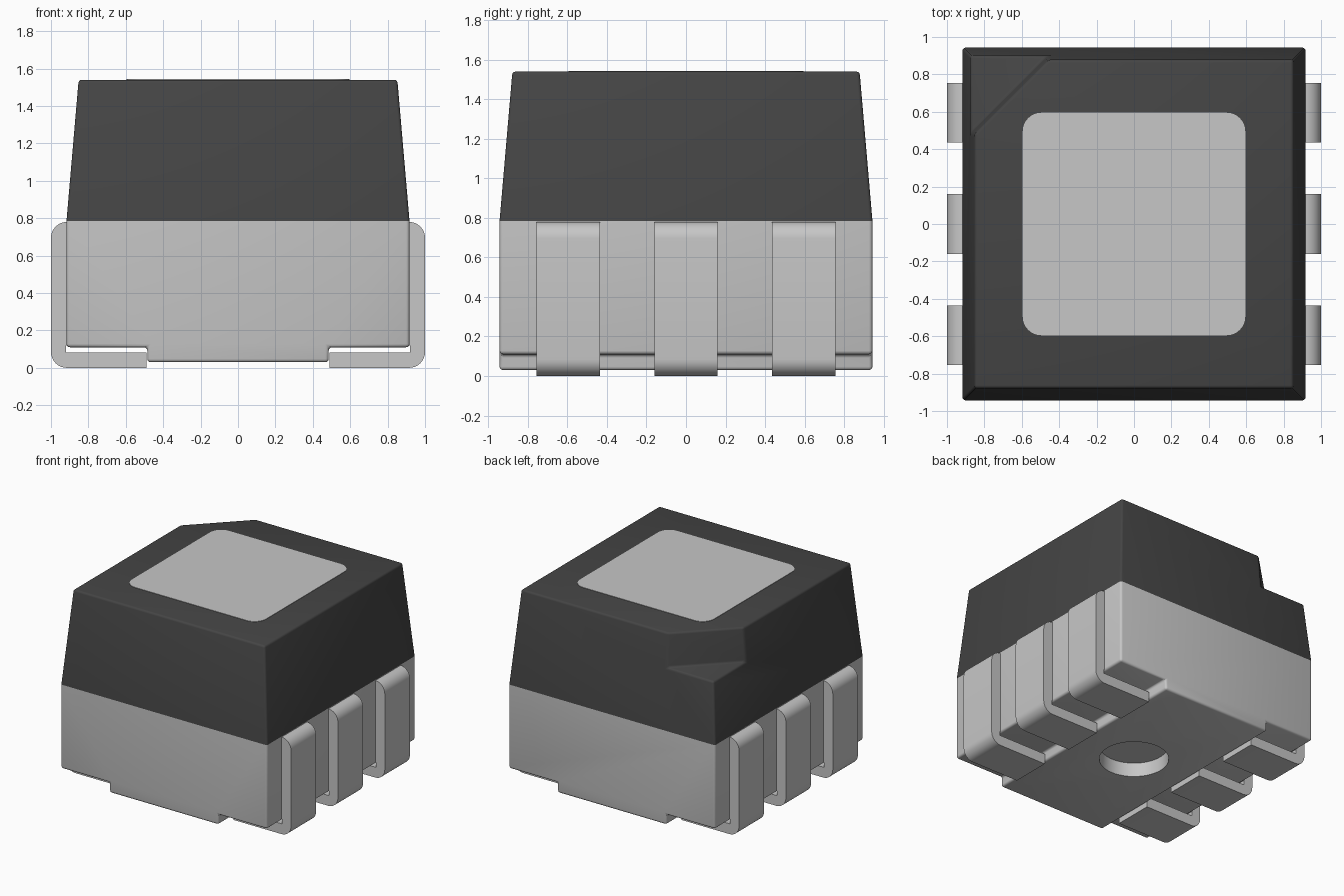
import bpy, bmesh, math

cube = bpy.data.objects.get("Cube")
if cube:
    bpy.data.objects.remove(cube, do_unlink=True)


def make_material(name, value):
    m = bpy.data.materials.new(name)
    m.use_nodes = True
    col = (value, value, value, 1)
    m.diffuse_color = col
    m.node_tree.nodes["Principled BSDF"].inputs["Base Color"].default_value = col
    return m


light = make_material("light grey", 0.57)
dark = make_material("charcoal", 0.059)


def finish(bm, name, mat, smooth=True):
    bmesh.ops.recalc_face_normals(bm, faces=bm.faces)
    mesh = bpy.data.meshes.new(name)
    bm.to_mesh(mesh)
    bm.free()
    ob = bpy.data.objects.new(name, mesh)
    bpy.context.collection.objects.link(ob)
    mesh.materials.append(mat)
    if smooth:
        smooth_object(ob)
    return ob


def smooth_object(ob):
    bpy.ops.object.select_all(action='DESELECT')
    ob.select_set(True)
    bpy.context.view_layer.objects.active = ob
    bpy.ops.object.shade_smooth_by_angle(angle=math.radians(35))


def prism(points, offset):
    """Solid made by moving a flat outline of 3D points along an offset."""
    bm = bmesh.new()
    face = bm.faces.new([bm.verts.new(p) for p in points])
    ext = bmesh.ops.extrude_face_region(bm, geom=[face])
    verts = [g for g in ext["geom"] if isinstance(g, bmesh.types.BMVert)]
    bmesh.ops.translate(bm, verts=verts, vec=offset)
    return bm


def round_edges(bm, width, skip_z):
    """Round every edge except those lying on the seam height."""
    edges = [e for e in bm.edges
             if not all(abs(v.co.z - skip_z) < 1e-4 for v in e.verts)]
    bmesh.ops.bevel(bm, geom=edges, offset=width, segments=3, profile=0.5,
                    affect='EDGES', clamp_overlap=True)


def arc(cx, cz, r, start, end, n=8):
    return [(cx + r * math.cos(math.radians(start + (end - start) * i / n)),
             cz + r * math.sin(math.radians(start + (end - start) * i / n)))
            for i in range(n + 1)]


SEAM = 0.785

# Lower body: stepped profile run front to back
half = [(0.485, 0.03), (0.485, 0.11), (0.917, 0.11), (0.917, SEAM)]
outline = half + [(-x, z) for x, z in reversed(half)]
bm = prism([(x, -0.943, z) for x, z in outline], (0, 1.886, 0))
bmesh.ops.recalc_face_normals(bm, faces=bm.faces)
round_edges(bm, 0.018, SEAM)
body = finish(bm, "lower_body", light, smooth=False)

# Round recess in the underside
bm = bmesh.new()
bmesh.ops.create_cone(bm, cap_ends=True, segments=48, radius1=0.26,
                      radius2=0.25, depth=0.2)
bmesh.ops.translate(bm, verts=bm.verts, vec=(0, 0, 0.04))
cutter = finish(bm, "recess_cutter", light, smooth=False)
cutter.hide_render = True
mod = body.modifiers.new("recess", 'BOOLEAN')
mod.operation = 'DIFFERENCE'
mod.solver = 'EXACT'
mod.object = cutter
bpy.context.view_layer.objects.active = body
bpy.ops.object.modifier_apply(modifier=mod.name)
bpy.data.objects.remove(cutter, do_unlink=True)
smooth_object(body)

# Tapered cap with one corner notched out
TOP, FLOOR = 1.54, 1.27


def half_size(z):
    inset = 0.065 * (z - SEAM) / (TOP - SEAM)
    return 0.917 - inset, 0.943 - inset


bx, by = half_size(SEAM)
tx, ty = half_size(TOP)
fx, fy = half_size(FLOOR)
cut_top, cut_floor = 1.335, 1.36      # y - x along the notch wall
coords = {
    "b0": (-bx, -by, SEAM), "b1": (bx, -by, SEAM),
    "b2": (bx, by, SEAM), "b3": (-bx, by, SEAM),
    "t0": (-tx, -ty, TOP), "t1": (tx, -ty, TOP), "t2": (tx, ty, TOP),
    "t3": (ty - cut_top, ty, TOP), "t4": (-tx, cut_top - tx, TOP),
    "f3": (fy - cut_floor, fy, FLOOR), "f4": (-fx, cut_floor - fx, FLOOR),
    "fc": (-fx, fy, FLOOR),
}
bm = bmesh.new()
v = {k: bm.verts.new(p) for k, p in coords.items()}
for names in ("b0 b3 b2 b1", "t0 t1 t2 t3 t4", "b0 b1 t1 t0", "b1 b2 t2 t1",
              "b2 b3 fc f3 t3 t2", "b3 b0 t0 t4 f4 fc", "f3 fc f4",
              "t3 f3 f4 t4"):
    bm.faces.new([v[n] for n in names.split()])
bmesh.ops.recalc_face_normals(bm, faces=bm.faces)
round_edges(bm, 0.016, SEAM)
finish(bm, "tapered_cap", dark)

# Rounded square window on top
r, s = 0.1, 0.595
pts = []
for sx, sy, a in ((1, 1, 0), (-1, 1, 90), (-1, -1, 180), (1, -1, 270)):
    pts += arc(sx * (s - r), sy * (s - r), r, a, a + 90)
finish(prism([(x, y, TOP - 0.004) for x, y in pts], (0, 0, 0.007)),
       "top_window", light)

# Folded leads: three on each side
lead = ([(0.49, 0.0)] + arc(0.915, 0.085, 0.085, 270, 360)
        + arc(0.915, 0.695, 0.085, 0, 90)
        + [(0.9, 0.78), (0.9, 0.12), (0.92, 0.12), (0.92, 0.083), (0.49, 0.083)])
for side, label in ((1, "left"), (-1, "right")):
    for y, place in ((-0.595, "front"), (0.0, "middle"), (0.595, "back")):
        bm = prism([(side * x, y - 0.16, z) for x, z in lead], (0, 0.32, 0))
        finish(bm, f"{label}_{place}_lead", light)
